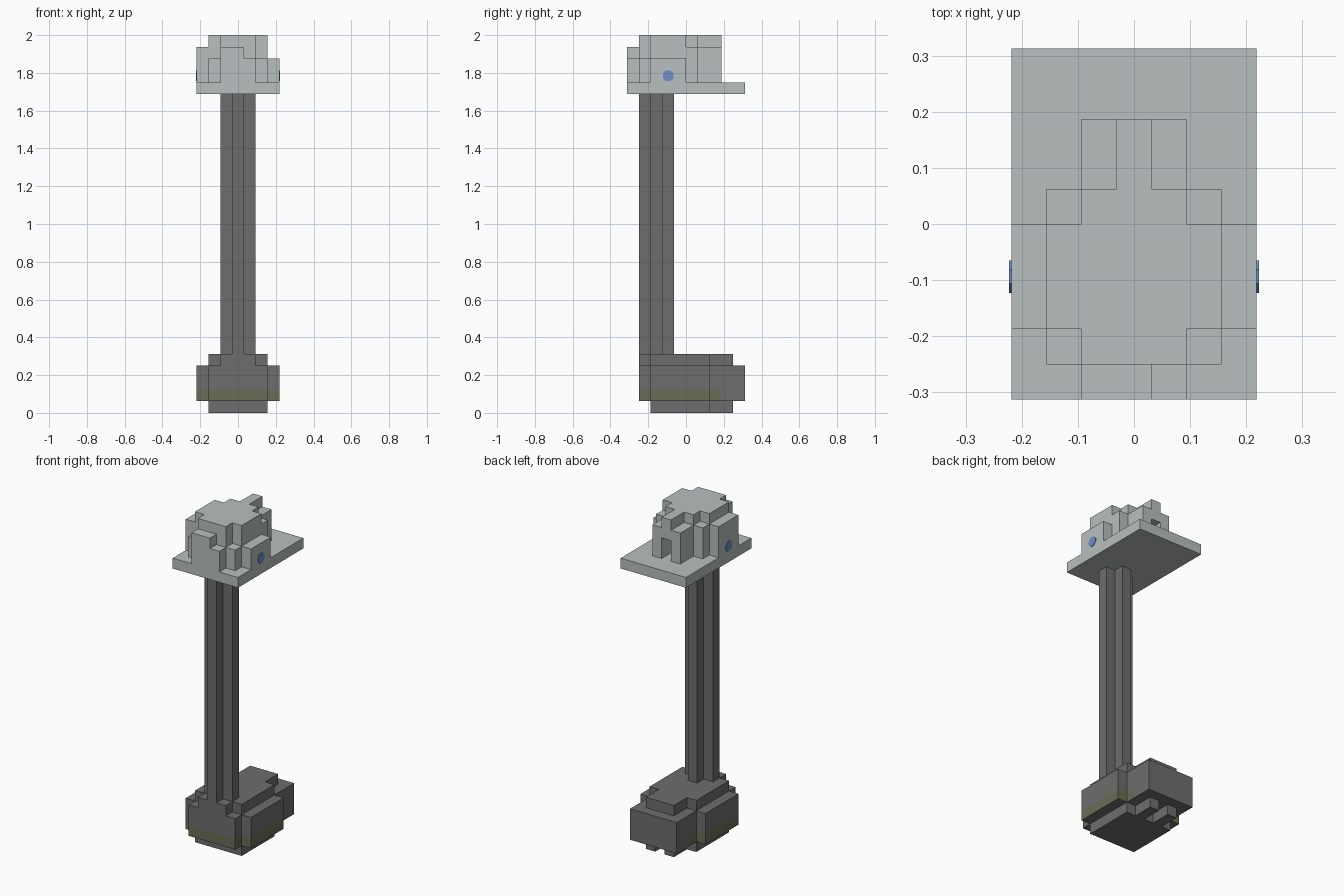
import bpy, bmesh, math
from mathutils import Vector, Matrix
from itertools import product

if "Cube" in bpy.data.objects:
    bpy.data.objects.remove(bpy.data.objects["Cube"])

UNIT = 1 / 16
ORIGIN = Vector((-3.5, -5, 0))


def material(name, rgb):
    m = bpy.data.materials.new(name)
    m.use_nodes = True
    m.diffuse_color = (*rgb, 1)
    m.node_tree.nodes["Principled BSDF"].inputs["Base Color"].default_value = (*rgb, 1)
    return m


light = material("light grey", (0.48, 0.52, 0.52))
dark = material("dark grey", (0.155, 0.155, 0.155))
olive = material("olive grey", (0.145, 0.15, 0.095))
blue = material("blue", (0.16, 0.27, 0.57))


def cells(*blocks):
    """Grid cells filled by blocks given as (x, y, z) ranges."""
    return {c for b in blocks for c in product(*(range(*r) for r in b))}


def blocky(name, filled, mats, rule=None):
    """One outer skin around the filled cells."""
    bm = bmesh.new()
    for c in filled:
        for axis, sign in product(range(3), (-1, 1)):
            n = Vector((0, 0, 0))
            n[axis] = sign
            if tuple(int(v) for v in Vector(c) + n) in filled:
                continue
            u = Vector((0, 0, 0))
            u[(axis + 1) % 3] = 0.5
            w = n.cross(u)
            mid = Vector(c) + Vector((0.5, 0.5, 0.5)) + n / 2
            corners = (mid - u - w, mid + u - w, mid + u + w, mid - u + w)
            f = bm.faces.new([bm.verts.new((p + ORIGIN) * UNIT) for p in corners])
            if rule:
                f.material_index = rule(c, n)
    bmesh.ops.remove_doubles(bm, verts=bm.verts, dist=0.001)
    bmesh.ops.dissolve_limit(bm, angle_limit=0.01, verts=bm.verts, edges=bm.edges,
                             delimit={"MATERIAL"})
    mesh = bpy.data.meshes.new(name)
    bm.to_mesh(mesh)
    bm.free()
    for m in mats:
        mesh.materials.append(m)
    bpy.context.collection.objects.link(bpy.data.objects.new(name, mesh))


# Heavy stepped base with an olive band low on its sides
base = cells(
    ((1, 6), (2, 7), (0, 1)), ((2, 3), (7, 9), (0, 1)), ((4, 5), (7, 9), (0, 1)),
    ((1, 6), (1, 10), (1, 4)), ((0, 7), (2, 7), (1, 4)),
    ((1, 6), (2, 7), (4, 5)), ((2, 5), (1, 9), (4, 5)))
blocky("base", base, (dark, olive),
       lambda c, n: int(c[2] == 1 and c[1] < 8 and n.z == 0))

# Cross-shaped pole
blocky("pole", cells(((3, 4), (1, 4), (5, 27)), ((2, 5), (2, 3), (5, 27))), (dark,))

# Flat plate under the head
blocky("plate", cells(((0, 7), (0, 10), (27, 28))), (light,))

# Stepped head with side blocks, front crest and rear ridge
head = cells(
    ((1, 6), (2, 5), (28, 32)), ((2, 5), (1, 6), (28, 32)),
    ((1, 6), (5, 6), (28, 31)), ((1, 6), (1, 2), (28, 30)),
    ((2, 4), (0, 1), (28, 31)), ((4, 5), (0, 1), (28, 30)),
    ((0, 1), (2, 5), (28, 31)), ((6, 7), (2, 5), (28, 30)),
    ((2, 5), (6, 8), (28, 31)), ((3, 4), (6, 8), (31, 32)))
head -= cells(((3, 4), (6, 8), (28, 30)))  # rear doorway
blocky("head", head, (light,))

# Round blue spot on each side block
for side, name in ((-1, "right_spot"), (1, "left_spot")):
    bm = bmesh.new()
    place = (Matrix.Translation((side * 0.22, -0.094, 1.785))
             @ Matrix.Rotation(math.pi / 2, 4, "Y") @ Matrix.Rotation(math.pi / 8, 4, "Z"))
    bmesh.ops.create_cone(bm, cap_ends=True, segments=8, radius1=0.031, radius2=0.031,
                          depth=0.005, matrix=place)
    mesh = bpy.data.meshes.new(name)
    bm.to_mesh(mesh)
    bm.free()
    mesh.materials.append(blue)
    bpy.context.collection.objects.link(bpy.data.objects.new(name, mesh))
